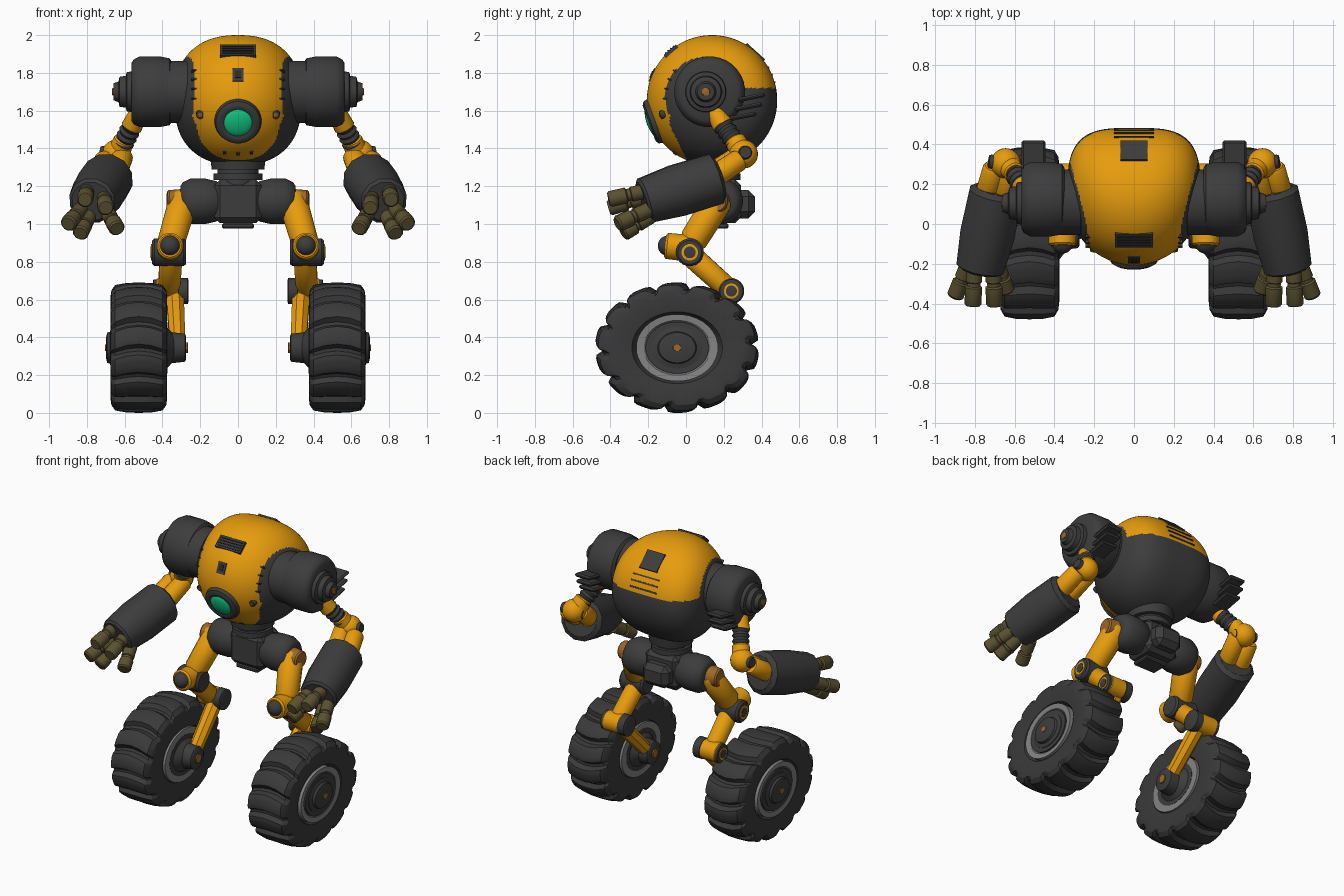
import bpy, bmesh, math
from mathutils import Vector, Matrix

if "Cube" in bpy.data.objects:
    bpy.data.objects.remove(bpy.data.objects["Cube"])

def material(name, rgb):
    m = bpy.data.materials.new(name)
    m.diffuse_color = (*rgb, 1)
    m.use_nodes = True
    m.node_tree.nodes["Principled BSDF"].inputs["Base Color"].default_value = m.diffuse_color
    return m

ORANGE = material("orange paint", (0.80, 0.335, 0.004))
DARK = material("dark metal", (0.046, 0.046, 0.046))
BLACK = material("black vents", (0.022, 0.022, 0.022))
TYRE = material("tyre rubber", (0.042, 0.042, 0.042))
OLIVE = material("olive finger metal", (0.105, 0.083, 0.030))
GREEN = material("green lens", (0.006, 0.60, 0.24))
GREY = material("grey rim", (0.23, 0.23, 0.23))
BROWN = material("brown bolt", (0.34, 0.14, 0.02))

def finish(name, bm, mats, angle=35):
    bmesh.ops.recalc_face_normals(bm, faces=bm.faces)
    me = bpy.data.meshes.new(name)
    bm.to_mesh(me)
    bm.free()
    for m in mats:
        me.materials.append(m)
    ob = bpy.data.objects.new(name, me)
    bpy.context.collection.objects.link(ob)
    bpy.ops.object.select_all(action='DESELECT')
    ob.select_set(True)
    bpy.context.view_layer.objects.active = ob
    bpy.ops.object.shade_smooth_by_angle(angle=math.radians(angle))
    return ob

def lathe(name, p1, p2, profile, mat, sides=24):
    """Turn (distance along axis 0..1, radius) pairs about the line p1-p2."""
    p1, p2 = Vector(p1), Vector(p2)
    q = (p2 - p1).to_track_quat('Z', 'Y')
    bm, rings = bmesh.new(), []
    for t, r in profile:
        c = p1.lerp(p2, t)
        rings.append([bm.verts.new(c + q @ Vector((r * math.cos(a), r * math.sin(a), 0)))
                      for a in [2 * math.pi * (i + .5) / sides for i in range(sides)]])
    for a, b in zip(rings, rings[1:]):
        for i in range(sides):
            j = (i + 1) % sides
            bm.faces.new((a[i], a[j], b[j], b[i]))
    bm.faces.new(rings[0])
    bm.faces.new(rings[-1])
    return finish(name, bm, [mat])

def tube(name, p1, p2, r1, r2, mat, sides=20):
    return lathe(name, p1, p2, [(0, r1 * .85), (.07, r1), (.93, r2), (1, r2 * .85)], mat, sides)

def ball(name, c, r, mat):
    bm = bmesh.new()
    bmesh.ops.create_uvsphere(bm, u_segments=24, v_segments=14, radius=r)
    bmesh.ops.translate(bm, vec=c, verts=bm.verts)
    return finish(name, bm, [mat])

def box(name, c, size, mat, bevel=0.0, rot_x=0.0):
    bm = bmesh.new()
    bmesh.ops.create_cube(bm, size=1)
    bmesh.ops.scale(bm, vec=size, verts=bm.verts)
    if bevel:
        bmesh.ops.bevel(bm, geom=bm.edges[:], offset=bevel, segments=1, affect='EDGES')
    bmesh.ops.transform(bm, matrix=Matrix.Translation(c) @ Matrix.Rotation(rot_x, 4, 'X'), verts=bm.verts)
    return finish(name, bm, [mat])

# ---- body shell: round at the front, squarer towards the back
CY, CZ, R, HALF = 0.138, 1.655, 0.345, 0.335

def shell_point(x, phi, lift=0.0):
    b = -math.cos(phi)
    p = 2 + .35 * (1 + b) ** 2
    r = R * max(0, 1 - (abs(x) / HALF) ** p) ** (1 / p) + lift
    return Vector((x, CY + b * r, CZ + r * math.sin(phi)))

bm, rows, NX, NA = bmesh.new(), [], 96, 200
for i in range(NX + 1):
    x = HALF * math.sin((i / NX - .5) * math.pi)
    rows.append([bm.verts.new(shell_point(x, 2 * math.pi * k / NA)) for k in range(NA)])
for a, b in zip(rows, rows[1:]):
    for k in range(NA):
        bm.faces.new((a[k], a[(k + 1) % NA], b[(k + 1) % NA], b[k]))
bmesh.ops.remove_doubles(bm, verts=bm.verts, dist=1e-5)
for f in bm.faces:
    c = f.calc_center_median()
    side = abs(c.x) > .18 and math.hypot(c.y - .105, c.z - 1.67) < .215
    under = c.z < 1.72 and c.y > -.085 + max(0, 1.52 - c.z) * .5
    f.material_index = 1 if side or under or c.z < 1.338 else 0
finish("body_shell", bm, [ORANGE, DARK])

def shell_plate(name, x, deg, size, mat, depth=.03, lift=.004):
    phi = math.radians(deg)
    box(name, shell_point(x, phi, lift - depth / 2), (size[0], depth, size[1]), mat, 0, -phi)

# vents, hatches and seams on the shell
shell_plate("front_vent", 0, 50, (.19, .085), DARK)
for i in range(4):
    shell_plate("front_vent_slot", 0, 45.5 + 3 * i, (.17, .008), BLACK, .03, .009)
shell_plate("front_hatch", 0, 23, (.06, .075), DARK)
shell_plate("front_hatch_slot", 0, 23, (.03, .04), BLACK, .03, .008)
shell_plate("back_hatch", 0, 132, (.135, .13), DARK)
for i in range(3):
    shell_plate("back_vent", 0, 150 + 7 * i, (.20, .010), DARK)
for s in (-1, 1):
    for d in (2, 14, 26, 38):
        shell_plate("seam_mark", s * .225, d, (.04, .007), DARK, .02)
    phi = math.radians(-16)
    tube("side_bolt", shell_point(s * .2, phi, -.02), shell_point(s * .2, phi, .010), .024, .022, DARK, 12)
    tube("side_bolt_core", shell_point(s * .2, phi, 0), shell_point(s * .2, phi, .014), .011, .011, BROWN, 8)
for x in (-.07, 0, .07):
    shell_plate("chin_bolt", x, -55, (.02, .025), DARK)

# ---- eye
EYE = math.radians(-20)
lathe("eye_ring", shell_point(0, EYE, -.08), shell_point(0, EYE, .010),
      [(0, .125), (.6, .125), (.88, .118), (1, .10), (1, .084), (.92, .070)], DARK, 32)
lathe("eye_lens", shell_point(0, EYE, -.02), shell_point(0, EYE, .022),
      [(0, .077), (.55, .077), (.72, .068), (.86, .050), (.96, .028), (1, .006)], GREEN, 32)

# ---- neck and pelvis
lathe("neck", (0, .16, 1.20), (0, .16, 1.36),
      [(0, .09), (.2, .09), (.2, .13), (.42, .13), (.42, .11), (.55, .11), (.55, .14), (1, .15)], DARK)
box("pelvis", (0, .18, 1.12), (.25, .22, .23), DARK, .03)
box("pelvis_back", (0, .30, 1.105), (.20, .13, .15), DARK, .035)
box("pelvis_plate", (0, .16, .99), (.17, .13, .03), DARK, .008)

def wheel(s):
    """Tyre with swept lugs, stretched front to back, plus rim and hub."""
    wy, wz, lugs, steps = -.047, .345, 14, 8
    prof = [(.42, .17, 0), (.385, .18, 0), (.375, .27, 0), (.38, .30, .6), (.40, .325, .9), (.46, .335, 1),
            (.525, .337, 1), (.59, .335, 1), (.65, .325, .9), (.67, .30, .6), (.675, .27, 0),
            (.66, .19, 0), (.62, .17, 0)]
    bm, rings, n = bmesh.new(), [], lugs * steps
    for x, r, k in prof:
        ring = []
        for i in range(n):
            bump = (0, 0, .7, 1, 1, 1, 1, .7)[i % steps]
            rr = r + k * (.008 if bump == 1 else .004 if bump else -.022)
            a = 2 * math.pi * i / n + 5 * (x - .525) ** 2
            ring.append(bm.verts.new((s * x, wy + 1.26 * rr * math.cos(a), wz + rr * math.sin(a))))
        rings.append(ring)
    for a, b in zip(rings, rings[1:]):
        for i in range(n):
            bm.faces.new((a[i], a[(i + 1) % n], b[(i + 1) % n], b[i]))
    finish("tyre", bm, [TYRE], 25)

    def disc(name, x0, x1, profile, mat, sides=32):
        ob = lathe(name, (s * x0, 0, 0), (s * x1, 0, 0), profile, mat, sides)
        for v in ob.data.vertices:
            v.co = (v.co.x, wy + 1.22 * v.co.y, wz + v.co.z)
    disc("rim", .375, .668, [(0, .12), (0, .178), (1, .178), (.985, .145), (.96, .138)], GREY)
    disc("rim_groove", .374, .667, [(0, .137), (1, .137)], DARK)
    disc("hub", .34, .70, [(0, .07), (.1, .11), (.92, .11), (.94, .085), (.98, .08), (1, .05)], DARK)
    disc("hub_bolt", .69, .704, [(0, .022), (1, .018)], BROWN, 8)

for s in (-1, 1):
    def P(x, y, z):
        return Vector((s * x, y, z))

    # shoulder
    tube("shoulder_neck", P(.26, .11, 1.70), P(.38, .11, 1.70), .165, .165, DARK, 32)
    lathe("shoulder", P(.35, .125, 1.70), P(.565, .125, 1.70),
          [(0, .16), (.06, .178), (.3, .188), (.8, .188), (.95, .17), (1, .15)], DARK, 32)
    lathe("shoulder_cap", P(.55, .105, 1.70), P(.66, .105, 1.70),
          [(0, .11), (.35, .105), (.4, .085), (.7, .08), (.75, .055), (1, .045)], DARK)
    tube("shoulder_bolt", P(.65, .105, 1.70), P(.666, .105, 1.70), .024, .022, BROWN, 8)
    for y, z in ((.345, 1.67), (.33, 1.62), (.30, 1.57)):
        box("shoulder_fin", P(.505, y, z), (.12, .15, .024), DARK, .009, .2)

    # arm
    tube("upper_arm", P(.52, .15, 1.60), P(.565, .20, 1.51), .05, .055, ORANGE)
    lathe("arm_bellows", P(.555, .19, 1.53), P(.61, .27, 1.42),
          [(i / 8, .056 if i % 2 else .045) for i in range(9)], DARK)
    tube("arm_sleeve", P(.60, .255, 1.45), P(.635, .30, 1.37), .055, .06, ORANGE)
    ball("elbow", P(.645, .305, 1.37), .076, ORANGE)
    tube("elbow_pin", P(.575, .295, 1.36), P(.73, .315, 1.38), .036, .036, DARK, 16)
    for dx, dz in ((-.045, .01), (.045, -.01)):
        tube("forearm_link", P(.655 + dx, .29, 1.355 + dz), P(.70 + dx, .12, 1.24 + dz), .058, .062, ORANGE)
    lathe("forearm", P(.688, .175, 1.245), P(.775, -.23, 1.12),
          [(0, .11), (.05, .14), (.55, .142), (.97, .125), (1, .108)], DARK, 12)

    # hand: (base, tip) of each finger
    for base, tip in (((.69, -.19, 1.06), (.64, -.34, .975)), ((.79, -.19, 1.04), (.835, -.335, .95)),
                      ((.83, -.19, 1.08), (.90, -.365, 1.0)), ((.71, -.19, 1.15), (.70, -.41, 1.085)),
                      ((.80, -.19, 1.18), (.81, -.41, 1.13))):
        lathe("finger", P(*base), P(*tip), [(0, .041), (.45, .041), (.47, .034), (.55, .034), (.58, .044),
                                            (.95, .044), (1, .036)], OLIVE, 12)

    # leg
    lathe("hip", P(.09, .18, 1.12), P(.305, .18, 1.12),
          [(0, .09), (.12, .108), (.4, .122), (.75, .122), (.95, .10), (1, .08)], DARK)
    tube("hip_pin", P(.24, .17, 1.12), P(.375, .16, 1.12), .07, .06, BROWN)
    tube("thigh", P(.285, .18, 1.14), P(.355, .03, .90), .08, .075, ORANGE, 12)
    box("knee_block", P(.365, .02, .845), (.155, .12, .11), DARK, .03)
    tube("knee_axle", P(.275, .02, .85), P(.455, .02, .85), .074, .074, DARK)
    tube("knee_axle_ring", P(.45, .02, .85), P(.460, .02, .85), .044, .044, ORANGE, 16)
    tube("knee_axle_bolt", P(.45, .02, .85), P(.464, .02, .85), .032, .032, DARK, 12)
    tube("knee_housing", P(.36, .03, .87), P(.36, -.11, .885), .072, .070, ORANGE)
    ball("knee_cap", P(.36, -.095, .885), .054, DARK)
    tube("shin", P(.355, .03, .83), P(.365, .23, .65), .062, .06, ORANGE, 12)
    tube("ankle", P(.265, .24, .645), P(.44, .24, .645), .066, .066, ORANGE)
    tube("ankle_cap_inner", P(.262, .24, .645), P(.32, .24, .645), .069, .069, DARK)
    tube("ankle_cap_outer", P(.42, .24, .645), P(.450, .24, .645), .064, .062, DARK)
    tube("ankle_ring", P(.44, .24, .645), P(.455, .24, .645), .040, .040, ORANGE, 16)
    tube("ankle_bolt", P(.44, .24, .645), P(.459, .24, .645), .030, .030, DARK, 12)
    tube("wheel_strut", P(.335, .245, .64), P(.32, -.03, .36), .05, .045, ORANGE, 8)
    tube("axle_housing", P(.275, -.047, .345), P(.37, -.047, .345), .075, .085, DARK)
    tube("axle_bolt", P(.265, -.047, .345), P(.28, -.047, .345), .03, .03, BROWN, 8)
    wheel(s)
